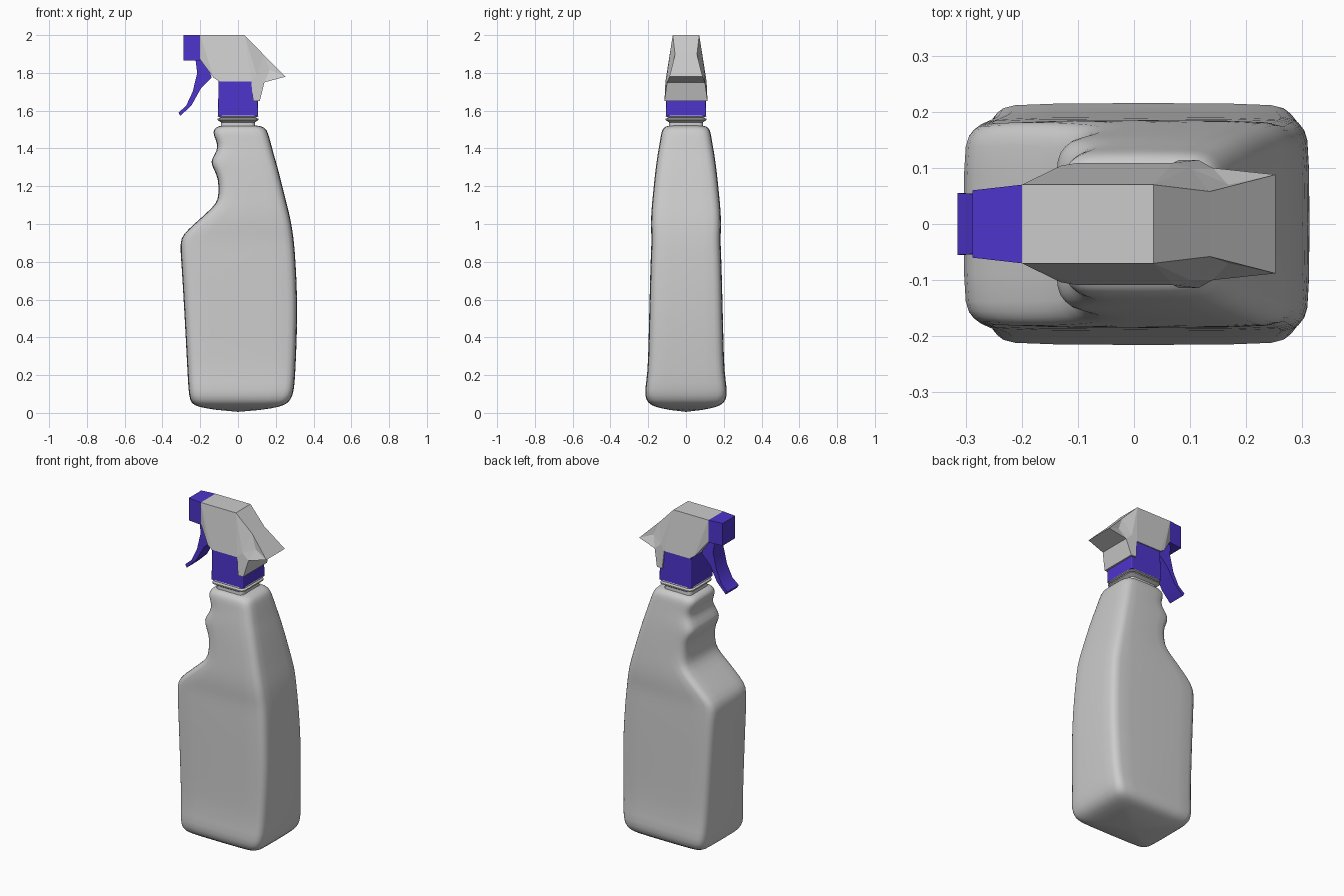
import bpy, bmesh, math

if "Cube" in bpy.data.objects:
    bpy.data.objects.remove(bpy.data.objects["Cube"])

blue = bpy.data.materials.new("blue_plastic")
blue.diffuse_color = (0.075, 0.035, 0.60, 1)
blue.use_nodes = True
blue.node_tree.nodes["Principled BSDF"].inputs["Base Color"].default_value = blue.diffuse_color


def finish(name, bm, material=None, smooth=None):
    bmesh.ops.recalc_face_normals(bm, faces=bm.faces)
    mesh = bpy.data.meshes.new(name)
    bm.to_mesh(mesh)
    bm.free()
    ob = bpy.data.objects.new(name, mesh)
    bpy.context.collection.objects.link(ob)
    if material:
        mesh.materials.append(material)
    if smooth:
        bpy.ops.object.select_all(action='DESELECT')
        ob.select_set(True)
        bpy.context.view_layer.objects.active = ob
        bpy.ops.object.shade_smooth_by_angle(angle=math.radians(smooth))
    return ob


def rounded_rect(x0, x1, hy, r, seg=3):
    """Counter-clockwise rounded rectangle, symmetric in y."""
    pts = []
    for q, (cx, cy) in enumerate([(x1 - r, hy - r), (x0 + r, hy - r),
                                  (x0 + r, r - hy), (x1 - r, r - hy)]):
        for i in range(seg + 1):
            a = math.pi / 2 * (q + i / seg)
            pts.append((cx + r * math.cos(a), cy + r * math.sin(a)))
    return pts


def loft(rows, tip=None):
    """Skin rows of (z, x0, x1, half_y, corner radius); tip closes the base."""
    bm = bmesh.new()
    rings = [[bm.verts.new((x, y, z)) for x, y in rounded_rect(x0, x1, hy, r)]
             for z, x0, x1, hy, r in rows]
    n = len(rings[0])
    for a, b in zip(rings, rings[1:]):
        for i in range(n):
            bm.faces.new((a[i], a[(i + 1) % n], b[(i + 1) % n], b[i]))
    bm.faces.new(rings[-1])
    if tip:
        t = bm.verts.new(tip)
        for i in range(n):
            bm.faces.new((rings[0][i], t, rings[0][(i + 1) % n]))
    else:
        bm.faces.new(rings[0])
    return bm


def mirrored_shell(points, side_faces, outline):
    """Side faces through (x, z, half_y) points, mirrored in y and bridged."""
    bm = bmesh.new()
    near = [bm.verts.new((x, -h, z)) for x, z, h in points]
    far = [bm.verts.new((x, h, z)) for x, z, h in points]
    for f in side_faces:
        bm.faces.new([near[i] for i in f])
        bm.faces.new([far[i] for i in reversed(f)])
    for i in range(outline):
        j = (i + 1) % outline
        bm.faces.new((near[i], near[j], far[j], far[i]))
    return bm


# Bottle: z, left x, right x, half depth
profile = [
    (0.025, -0.18, 0.19, 0.14), (0.04, -0.235, 0.245, 0.185),
    (0.065, -0.255, 0.28, 0.212), (0.12, -0.262, 0.297, 0.220),
    (0.20, -0.267, 0.303, 0.203), (0.40, -0.277, 0.312, 0.198),
    (0.60, -0.288, 0.315, 0.193), (0.80, -0.300, 0.305, 0.188),
    (0.90, -0.308, 0.297, 0.183), (0.945, -0.292, 0.291, 0.184),
    (1.00, -0.232, 0.283, 0.186), (1.06, -0.165, 0.270, 0.184),
    (1.11, -0.112, 0.257, 0.180), (1.16, -0.102, 0.245, 0.175),
    (1.24, -0.104, 0.225, 0.167), (1.29, -0.128, 0.212, 0.161),
    (1.33, -0.148, 0.201, 0.156), (1.37, -0.122, 0.189, 0.150),
    (1.41, -0.105, 0.179, 0.143), (1.45, -0.120, 0.168, 0.136),
    (1.485, -0.134, 0.158, 0.131), (1.51, -0.122, 0.145, 0.120),
    (1.525, -0.09, 0.105, 0.095),
]
rows = [(z, a, b, h, 0.055) for z, a, b, h in profile]
bottle = finish("bottle", loft(rows, tip=(0, 0, 0.0)), smooth=60)
sub = bottle.modifiers.new("soften", 'SUBSURF')
sub.levels = sub.render_levels = 1

# Neck with flange
neck_rows = [(1.51, 0.092), (1.538, 0.09), (1.55, 0.108), (1.557, 0.108),
             (1.563, 0.092), (1.570, 0.108), (1.578, 0.105)]
finish("neck", loft([(z, -w, w, w, 0.025) for z, w in neck_rows]), smooth=30)

# Square screw collar
collar = [(1.573, 0.106), (1.765, 0.103)]
finish("collar", loft([(z, -w, w, w, 0.006) for z, w in collar]), blue)

# Sprayer head: outline points first, then the inner points of the side recess
head = [(-0.20, 2.0, 0.07), (0.035, 2.0, 0.07), (0.135, 1.897, 0.058),
        (0.252, 1.78, 0.088), (0.14, 1.75, 0.10), (0.115, 1.65, 0.114),
        (0.08, 1.65, 0.114), (0.07, 1.755, 0.109), (-0.10, 1.755, 0.109),
        (-0.13, 1.775, 0.104), (-0.20, 1.87, 0.07),
        (0.10, 1.785, 0.10), (0.168, 1.815, 0.07)]
sides = [(0, 10, 9), (0, 9, 8), (0, 8, 7, 1), (1, 7, 11), (1, 11, 2),
         (2, 11, 12), (2, 12, 3), (12, 11, 4), (12, 4, 3), (11, 7, 6, 5, 4)]
finish("sprayer_head", mirrored_shell(head, sides, 11))

# Nozzle block
nozzle = [(-0.288, 2.0, 0.06), (-0.2, 2.0, 0.07),
          (-0.2, 1.865, 0.07), (-0.288, 1.865, 0.06)]
finish("nozzle", mirrored_shell(nozzle, [(0, 1, 2, 3)], 4), blue)

# Curved trigger: front edge paired with back edge
front = [(-0.225, 1.87), (-0.216, 1.80), (-0.24, 1.70), (-0.275, 1.625), (-0.315, 1.59)]
back = [(-0.17, 1.87), (-0.14, 1.775), (-0.195, 1.72), (-0.245, 1.63), (-0.305, 1.572)]
width = [0.045, 0.05, 0.05, 0.053, 0.055]
pts = [(x, z, w) for (x, z), w in zip(front, width)]
pts += [(x, z, w) for (x, z), w in zip(back[::-1], width[::-1])]
finish("trigger", mirrored_shell(pts, [(i, i + 1, 8 - i, 9 - i) for i in range(4)], 10),
       blue, smooth=35)
